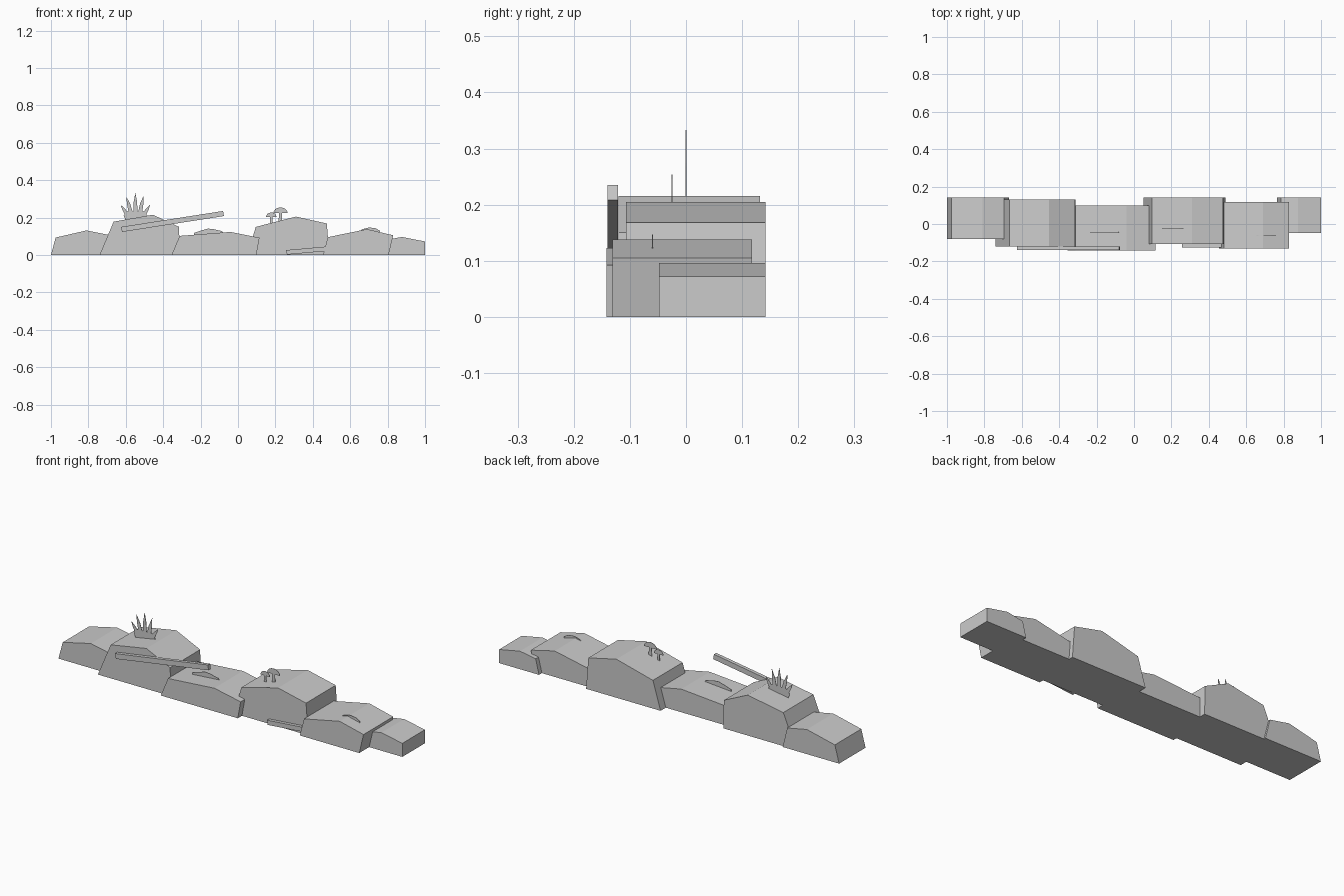
import bpy, bmesh, math

cube = bpy.data.objects.get("Cube")
if cube:
    bpy.data.objects.remove(cube, do_unlink=True)

stone = bpy.data.materials.new("stone_grey")
stone.use_nodes = True
GREY = (0.6, 0.6, 0.6, 1)
stone.diffuse_color = GREY
stone.node_tree.nodes["Principled BSDF"].inputs["Base Color"].default_value = GREY


def prism(name, outlines, front, back):
    """Extrude x-z outlines from the front y to the back y."""
    bm = bmesh.new()
    for outline in outlines:
        face = bm.faces.new([bm.verts.new((x, front, z)) for x, z in outline])
        out = bmesh.ops.extrude_face_region(bm, geom=[face])
        verts = [v for v in out["geom"] if isinstance(v, bmesh.types.BMVert)]
        bmesh.ops.translate(bm, verts=verts, vec=(0, back - front, 0))
    bmesh.ops.recalc_face_normals(bm, faces=bm.faces)
    mesh = bpy.data.meshes.new(name)
    bm.to_mesh(mesh)
    bm.free()
    mesh.materials.append(stone)
    bpy.context.collection.objects.link(bpy.data.objects.new(name, mesh))


def plate(name, outlines, y):
    prism(name, outlines, y - 0.001, y + 0.001)


# Row of faceted rocks, from right end to left end
prism("end_rock_right", [[(-1, 0), (-0.975, 0.093), (-0.81, 0.131), (-0.695, 0.108), (-0.668, 0)]], -0.08, 0.142)
prism("tall_rock_right", [[(-0.74, 0), (-0.665, 0.178), (-0.455, 0.215), (-0.315, 0.15), (-0.312, 0)]], -0.12, 0.132)
prism("low_rock_middle", [[(-0.355, 0), (-0.312, 0.102), (-0.04, 0.123), (0.115, 0.092), (0.098, 0)]], -0.142, 0.098)
prism("tall_rock_left", [[(0.05, 0), (0.095, 0.15), (0.31, 0.205), (0.475, 0.168), (0.488, 0)]], -0.107, 0.142)
prism("low_rock_left", [[(0.455, 0), (0.48, 0.095), (0.69, 0.138), (0.83, 0.105), (0.805, 0)]], -0.131, 0.118)
prism("end_rock_left", [[(0.765, 0), (0.785, 0.08), (0.877, 0.096), (1, 0.072), (1, 0)]], -0.048, 0.142)

# Leaning planks
prism("long_plank", [[(-0.62, 0.123), (-0.075, 0.208), (-0.08, 0.235), (-0.625, 0.15)]], -0.14, -0.121)
prism("short_plank", [[(0.262, 0.002), (0.475, 0.021), (0.473, 0.045), (0.257, 0.026)]], -0.125, -0.106)

# Spiky plant: tips of the leaves fan out around one root
tips = [(-0.627, 0.268), (-0.597, 0.312), (-0.549, 0.333), (-0.505, 0.317), (-0.47, 0.268)]
leaves = [[(-0.6, 0.185), (-0.495, 0.185), (-0.485, 0.21), (-0.505, 0.235), (-0.59, 0.235), (-0.612, 0.21)]]
for i, (x, z) in enumerate(tips):
    root = -0.591 + 0.0215 * i
    mid_x, mid_z = root + (x - root) * 0.55, 0.21 + (z - 0.21) * 0.6
    leaves.append([(root - 0.012, 0.21), (root + 0.012, 0.21), (mid_x + 0.009, mid_z), (x, z), (mid_x - 0.009, mid_z)])
plate("spiky_plant", leaves, 0)


def mushroom(x, foot, rim, half_width, height, stem):
    """Flat mushroom outlines: domed cap and a stem."""
    cap = [(x + half_width * math.cos(a * math.pi / 8), rim + height * math.sin(a * math.pi / 8)) for a in range(9)]
    return [cap, [(x - stem, foot), (x + stem, foot), (x + stem * 0.8, rim), (x - stem * 0.8, rim)]]


plate("mushrooms", mushroom(0.227, 0.175, 0.225, 0.038, 0.029, 0.01)
      + mushroom(0.178, 0.165, 0.203, 0.028, 0.024, 0.007), -0.025)

# Thin arched growths on the low rocks
plate("growth_middle", [[(-0.235, 0.105), (-0.075, 0.115), (-0.085, 0.127), (-0.13, 0.138), (-0.16, 0.141), (-0.2, 0.13), (-0.235, 0.118)]], -0.045)
plate("growth_left", [[(0.64, 0.12), (0.76, 0.115), (0.758, 0.13), (0.735, 0.143), (0.7, 0.147), (0.665, 0.138)]], -0.06)
